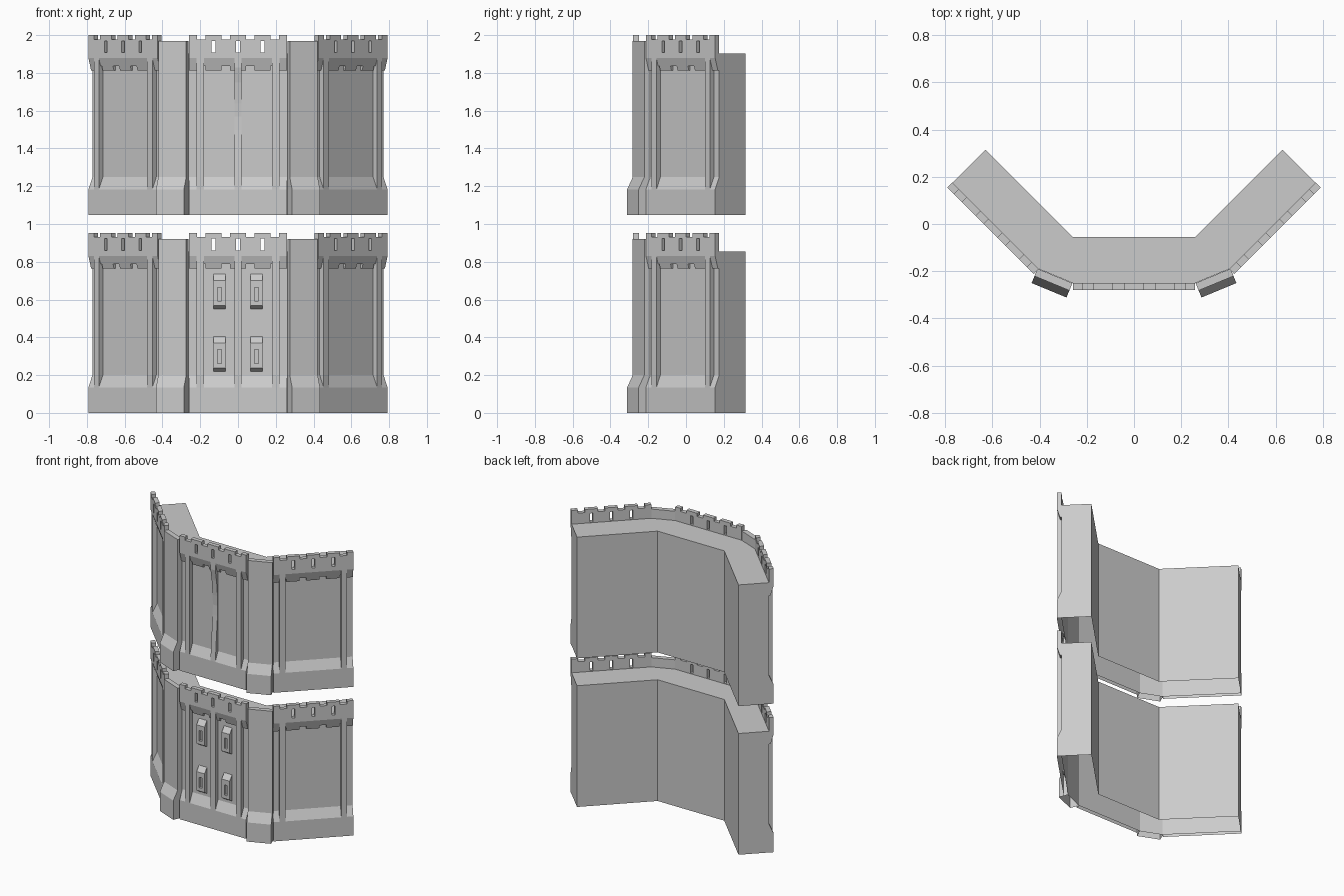
import bpy, bmesh, math
from mathutils import Matrix, Vector

if "Cube" in bpy.data.objects:
    bpy.data.objects.remove(bpy.data.objects["Cube"])

# Local frame of each wall segment: x along wall, -y outward, z up, wall face at y = 0
LEN = 0.518


def extrude(bm, prof, x0, x1):
    """Extrude a (y, z) profile along x."""
    a = [bm.verts.new((x0, y, z)) for y, z in prof]
    b = [bm.verts.new((x1, y, z)) for y, z in prof]
    n = len(prof)
    bm.faces.new(a)
    bm.faces.new(b[::-1])
    for i in range(n):
        j = (i + 1) % n
        bm.faces.new((a[i], b[i], b[j], a[j]))


def box(bm, x0, x1, y0, y1, z0, z1):
    extrude(bm, [(y0, z0), (y1, z0), (y1, z1), (y0, z1)], x0, x1)


def finish(bm, name, open_bottom=False):
    bmesh.ops.recalc_face_normals(bm, faces=bm.faces[:])
    if open_bottom:
        low = [f for f in bm.faces if all(v.co.z < 0.001 for v in f.verts)]
        bmesh.ops.delete(bm, geom=low, context='FACES')
    me = bpy.data.meshes.new(name)
    bm.to_mesh(me)
    bm.free()
    return me


def place(me, name, mat):
    ob = bpy.data.objects.new(name, me)
    ob.matrix_world = mat
    bpy.context.collection.objects.link(ob)
    return ob


def cut(bm, cutter_bm, name):
    """Boolean a set of boxes out of a part and return the mesh."""
    ob = place(finish(bm, name), name, Matrix())
    c = place(finish(cutter_bm, "cutter"), "cutter", Matrix())
    c.hide_render = True
    m = ob.modifiers.new("cut", 'BOOLEAN')
    m.operation, m.solver, m.object = 'DIFFERENCE', 'EXACT', c
    dg = bpy.context.evaluated_depsgraph_get()
    me = bpy.data.meshes.new_from_object(ob.evaluated_get(dg))
    bpy.data.objects.remove(ob)
    bpy.data.objects.remove(c)
    return me


# Crenellated parapet with flared, notched bottom and three slits
bm, cb = bmesh.new(), bmesh.new()
extrude(bm, [(0, 0.765), (-0.01, 0.765), (-0.03, 0.83), (-0.03, 0.952), (0, 0.952)],
        -LEN / 2, LEN / 2)
for x in (-0.195, -0.065, 0.065, 0.195):
    box(cb, x - 0.023, x + 0.023, -0.1, 0.1, 0.93, 1.0)
    box(cb, x - 0.023, x + 0.023, -0.1, 0.1, 0.7, 0.788)
for x in (-0.13, 0, 0.13):
    box(cb, x - 0.01, x + 0.01, -0.1, 0.1, 0.86, 0.922)
parapet = cut(bm, cb, "parapet")

# Sloped base
bm = bmesh.new()
extrude(bm, [(0, 0), (-0.03, 0), (-0.03, 0.135), (0, 0.2)], -LEN / 2, LEN / 2)
base = finish(bm, "base", True)

# Straight buttress and worn, concave buttress
bm = bmesh.new()
extrude(bm, [(0, 0.135), (-0.03, 0.135), (-0.03, 0.83), (0, 0.83)], -0.019, 0.019)
buttress = finish(bm, "buttress")
bm = bmesh.new()
extrude(bm, [(0, 0.135), (-0.03, 0.135), (-0.018, 0.3), (-0.006, 0.45), (-0.003, 0.52),
             (-0.006, 0.59), (-0.016, 0.7), (-0.03, 0.78), (-0.03, 0.83), (0, 0.83)],
        -0.019, 0.019)
worn = finish(bm, "worn_buttress")

# Corner pillar with flared foot
bm = bmesh.new()
extrude(bm, [(0, 0), (-0.066, 0), (-0.066, 0.135), (-0.034, 0.2), (-0.034, 0.92), (0, 0.92)],
        -0.08, 0.08)
pillar = finish(bm, "pillar", True)

# Window box with a slit, z measured from its bottom
bm, cb = bmesh.new(), bmesh.new()
extrude(bm, [(0, 0), (-0.028, 0.018), (-0.028, 0.15), (0, 0.185)], -0.031, 0.031)
box(cb, -0.01, 0.01, -0.1, -0.008, 0.042, 0.115)
window = cut(bm, cb, "window")

# Wall core: plan outline mirrored in x, open underneath
half = [(0.26, -0.25), (0.405, -0.19), (0.77, 0.175), (0.63, 0.315), (0.26, -0.055)]
plan = half + [(-x, y) for x, y in half[::-1]]
bm = bmesh.new()
f = bm.faces.new([bm.verts.new((x, y, 0)) for x, y in plan])
r = bmesh.ops.extrude_face_region(bm, geom=[f])
bmesh.ops.translate(bm, vec=(0, 0, 0.855),
                    verts=[v for v in r["geom"] if isinstance(v, bmesh.types.BMVert)])
core = finish(bm, "wall_core", True)


def frame(x, y, deg, z):
    return Matrix.Translation((x, y, z)) @ Matrix.Rotation(math.radians(deg), 4, 'Z')


# Assemble both tiers
for tier, z in (("lower", 0.0), ("upper", 1.048)):
    place(core, tier + "_wall_core", Matrix.Translation((0, 0, z)))
    frames = {"centre": frame(0, -0.25, 0, z),
              "right": frame(0.5875, -0.0075, 45, z),
              "left": frame(-0.5875, -0.0075, -45, z)}
    for seg, M in frames.items():
        place(parapet, f"{tier}_{seg}_parapet", M)
        place(base, f"{tier}_{seg}_base", M)
        for x in (-0.2, 0.2):
            place(buttress, f"{tier}_{seg}_buttress", M @ Matrix.Translation((x, 0, 0)))
    place(worn if z else buttress, tier + "_middle_buttress", frames["centre"])
    for s in (-1, 1):
        place(pillar, tier + "_pillar", frame(s * 0.335, -0.22, s * 22.5, z))
        if not z:
            for wz in (0.22, 0.55):
                place(window, "window", frame(s * 0.098, -0.25, 0, wz))
